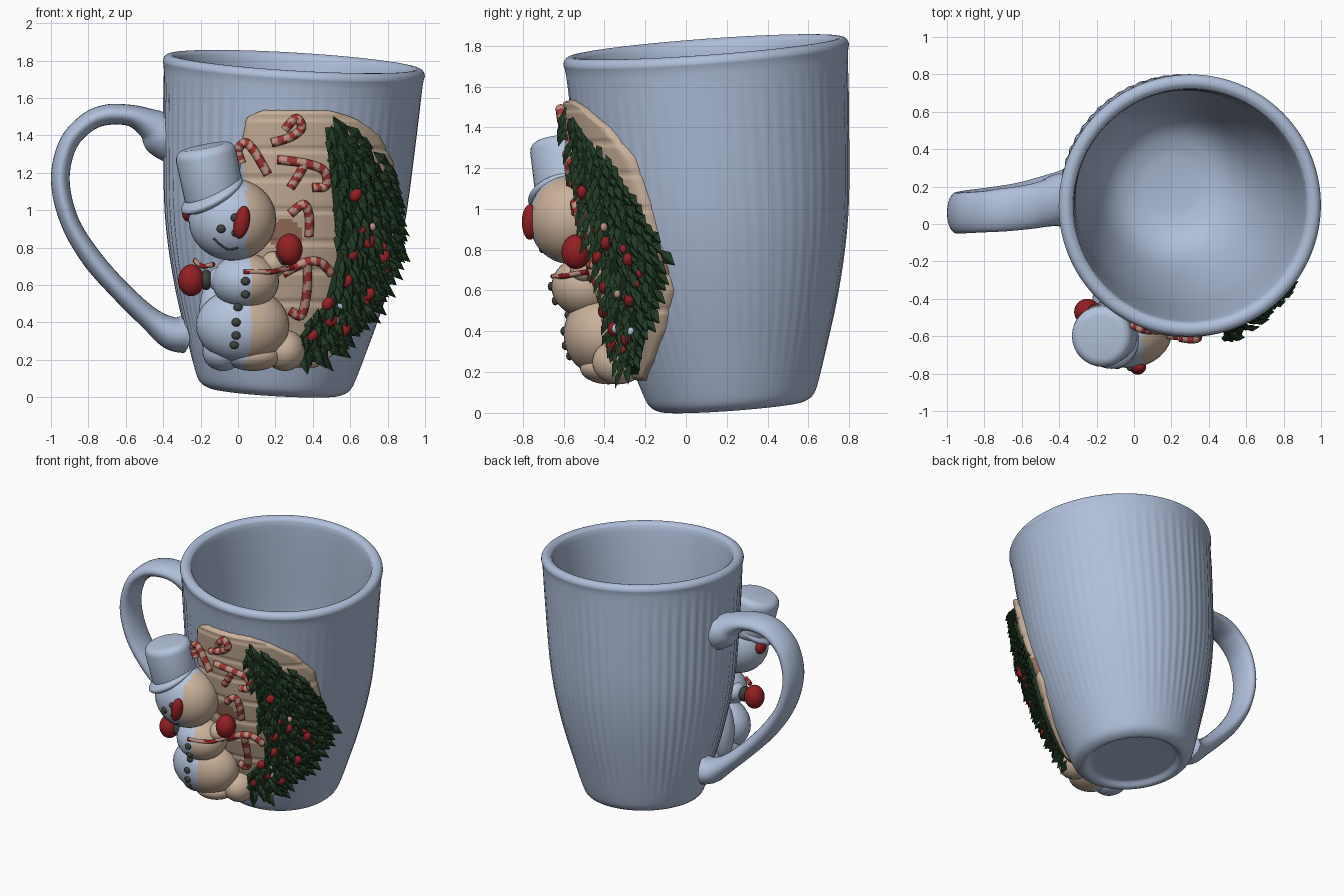
import bpy, bmesh, math, random
from mathutils import Vector, Matrix, Euler

random.seed(4)
old = bpy.data.objects.get("Cube")
if old:
    bpy.data.objects.remove(old)


def material(name, *rgb):
    m = bpy.data.materials.new(name)
    m.use_nodes = True
    m.diffuse_color = (*rgb, 1)
    bsdf = m.node_tree.nodes["Principled BSDF"]
    bsdf.inputs["Base Color"].default_value = (*rgb, 1)
    bsdf.inputs["Roughness"].default_value = 0.6
    return m


GLAZE = material("pale blue glaze", 0.43, 0.52, 0.7)
SNOW = material("snow blue", 0.46, 0.55, 0.72)
BEIGE = material("warm beige", 0.59, 0.44, 0.325)
RED = material("berry red", 0.29, 0.014, 0.017)
CANE = material("cane red", 0.34, 0.035, 0.03)
PINK = material("faded stripe", 0.5, 0.28, 0.22)
GREEN = material("pine green", 0.014, 0.039, 0.016)
COAL = material("coal", 0.05, 0.055, 0.045)
BROWN = material("stained brown", 0.33, 0.17, 0.11)


def finish(name, bm, mats, smooth=True):
    bmesh.ops.recalc_face_normals(bm, faces=bm.faces)
    mesh = bpy.data.meshes.new(name)
    for f in bm.faces:
        f.smooth = smooth
    bm.to_mesh(mesh)
    bm.free()
    for m in mats:
        mesh.materials.append(m)
    obj = bpy.data.objects.new(name, mesh)
    bpy.context.collection.objects.link(obj)
    return obj


def lookup(table, z):
    # linear interpolation of (key, value) rows
    for (a, va), (b, vb) in zip(table, table[1:]):
        if z <= b:
            return va + (vb - va) * max(0, (z - a) / (b - a))
    return table[-1][1]


def spline(rows, steps):
    # Catmull-Rom through rows of any width
    rows = [Vector(r) for r in rows]
    p = [rows[0]] + rows + [rows[-1]]
    out = []
    for a, b, c, d in zip(p, p[1:], p[2:], p[3:]):
        for k in range(steps):
            t = k / steps
            out.append(0.5 * (2 * b + (c - a) * t + (2 * a - 5 * b + 4 * c - d) * t * t
                              + (3 * b - a - 3 * c + d) * t ** 3))
    return out + [rows[-1]]


# Leaning mug: outer and inner wall as one turned profile
BASE, AXIS = Vector((0.195, 0.225, 0.034)), Vector((0.06, -0.073, 1))
LEAN = Matrix.Translation(BASE) @ Vector((0, 0, 1)).rotation_difference(AXIS).to_matrix().to_4x4()
OUTER = [(0, 0.36), (0.03, 0.405), (0.1, 0.435), (0.25, 0.482), (0.5, 0.555), (0.75, 0.612),
         (1, 0.648), (1.4, 0.676), (1.68, 0.693)]
LIP = [(1.73, 0.702), (1.758, 0.69), (1.768, 0.665), (1.758, 0.638), (1.71, 0.62)]
INNER = [(1.4, 0.593), (1, 0.562), (0.6, 0.492), (0.3, 0.4), (0.16, 0.29), (0.11, 0.15)]
FOOT = [(0.03, 0.27), (0.025, 0.3), (0, 0.33)]


def build_mug():
    bm = bmesh.new()
    profile = spline(FOOT + OUTER + LIP + INNER, 3)
    ribs, segs = 62, 310
    outer_end = 3 * (len(FOOT) + len(OUTER))
    rings = []
    for i, (h, r) in enumerate(profile):
        fade = max(0, min(1, (h - 0.1) * 3, (1.68 - h) * 6)) if i < outer_end else 0
        ring = []
        for k in range(segs):
            a = math.tau * k / segs
            # ribs are worn flatter on the +x side
            rr = r + 0.004 * fade * (0.6 - 0.4 * math.cos(a)) * math.cos(a * ribs)
            ring.append(bm.verts.new(LEAN @ Vector((rr * math.cos(a), rr * math.sin(a), h))))
        rings.append(ring)
    for a, b in zip(rings, rings[1:]):
        for k in range(segs):
            n = (k + 1) % segs
            bm.faces.new((a[k], a[n], b[n], b[k]))
    bm.faces.new(rings[0])
    bm.faces.new(rings[-1])
    finish("mug_body", bm, [GLAZE])


def on_wall(t, z, off=0):
    # point on the mug wall: t is the angle from the front towards +x
    c = BASE + AXIS * (z - BASE.z)
    r = lookup(OUTER, z - BASE.z) + off
    return Vector((c.x + r * math.sin(t), c.y - r * math.cos(t), z))


def wall_at(x, z, off=0):
    c = BASE + AXIS * (z - BASE.z)
    r = lookup(OUTER, z - BASE.z) + off
    return on_wall(math.asin(max(-1, min(1, (x - c.x) / r))), z, off)


def sweep(name, rows, mats, steps=6, sides=14, stripe=0):
    # tube along (x, y, z, in-plane radius, depth radius)
    bm = bmesh.new()
    pts = spline(rows, steps)
    rings = []
    for i, p in enumerate(pts):
        tan = (pts[min(i + 1, len(pts) - 1)] - pts[max(i - 1, 0)])[:3]
        tan = Vector(tan).normalized()
        n = tan.cross(Vector((0, 1, 0))).normalized()
        d = n.cross(tan)
        rings.append([bm.verts.new(Vector(p[:3]) + n * p[3] * math.cos(math.tau * k / sides)
                                   + d * p[4] * math.sin(math.tau * k / sides)) for k in range(sides)])
    for i, (a, b) in enumerate(zip(rings, rings[1:])):
        for k in range(sides):
            n = (k + 1) % sides
            f = bm.faces.new((a[k], a[n], b[n], b[k]))
            if stripe:
                f.material_index = int((i + k * stripe / sides) / stripe) % 2
    bm.faces.new(rings[0])
    bm.faces.new(rings[-1])
    finish(name, bm, mats)


def ball(name, c, r, mats, split=None, rot=(0, 0, 0), detail=32):
    # ellipsoid, optionally coloured differently right of x = split
    bm = bmesh.new()
    m = Matrix.LocRotScale(Vector(c), Euler(rot), Vector(r))
    bmesh.ops.create_uvsphere(bm, u_segments=detail, v_segments=detail // 2, radius=1, matrix=m)
    if split is not None:
        for f in bm.faces:
            f.material_index = int(f.calc_center_median().x > split)
    finish(name, bm, mats)


def panel_colour(p):
    # glaze at the left edge, brown stains by the mitten and the tree edge
    if p.x < 0.03:
        return 1
    by_mitten = ((p.x - 0.25) / 0.09) ** 2 + ((p.z - 0.87) / 0.08) ** 2 < 1
    return 2 if by_mitten or (p.x > 0.6 and 0.68 < p.z < 0.8) else 0


def wall_patch(name, left, right, z0, z1, off, mats, planks=False, cols=40, rows=90):
    # raised panel that follows the wall between two edge tables
    bm = bmesh.new()
    grid = []
    for j in range(rows + 1):
        z = z0 + (z1 - z0) * j / rows
        a, b = lookup(left, z), lookup(right, z)
        line = []
        for i in range(cols + 1):
            edge = min(i, cols - i, j, rows - j)
            o = -0.015 if edge == 0 else off * min(1, 0.6 + edge * 0.2)
            if planks and z > 0.5 and (z % 0.165) < 0.018:
                o -= 0.012
            line.append(bm.verts.new(on_wall(a + (b - a) * i / cols, z, o)))
        grid.append(line)
    for a, b in zip(grid, grid[1:]):
        for i in range(cols):
            f = bm.faces.new((a[i], a[i + 1], b[i + 1], b[i]))
            if planks:
                f.material_index = panel_colour(f.calc_center_median())
    finish(name, bm, mats)


build_mug()
sweep("handle", [(-0.365, 0.13, 1.4, 0.145, 0.145), (-0.41, 0.125, 1.415, 0.125, 0.14),
                 (-0.47, 0.11, 1.46, 0.085, 0.125), (-0.57, 0.09, 1.505, 0.058, 0.118),
                 (-0.7, 0.075, 1.51, 0.055, 0.115), (-0.81, 0.065, 1.465, 0.052, 0.11),
                 (-0.91, 0.06, 1.35, 0.05, 0.11), (-0.95, 0.06, 1.16, 0.05, 0.11),
                 (-0.9, 0.07, 0.94, 0.05, 0.11), (-0.78, 0.09, 0.74, 0.055, 0.105),
                 (-0.62, 0.12, 0.56, 0.055, 0.1), (-0.47, 0.16, 0.42, 0.062, 0.1),
                 (-0.36, 0.18, 0.345, 0.088, 0.115), (-0.29, 0.2, 0.335, 0.1, 0.125)], [GLAZE], 8, 24)

# Plank panel behind the figures
wall_patch("plank_panel", [(0.15, 0.1), (0.25, -0.3), (1.3, -0.42), (1.5, -0.36), (1.54, -0.2)],
           [(0.15, 0.45), (0.25, 0.74), (0.4, 1), (0.6, 1.17), (1, 1.08), (1.25, 0.98),
            (1.4, 0.77), (1.5, 0.5), (1.54, 0.25)], 0.15, 1.54, 0.042, [BEIGE, GLAZE, BROWN], True)

# Pine tree: base layer, overlapping needles, berries
LEFT = [(0.14, 0.14), (0.3, 0.17), (0.5, 0.4), (0.75, 0.44), (1, 0.36), (1.2, 0.31), (1.48, 0.25)]
RIGHT = [(0.14, 0.36), (0.3, 0.68), (0.5, 0.97), (0.75, 1.11), (1, 1), (1.2, 0.8), (1.48, 0.3)]
wall_patch("tree_base", LEFT, RIGHT, 0.16, 1.47, 0.065, [GREEN], cols=20, rows=40)


def build_needles():
    bm = bmesh.new()
    rows = 28
    for j in range(rows):
        z = 0.2 + 1.26 * j / (rows - 1)
        a, b = lookup(LEFT, z), lookup(RIGHT, z)
        count = max(2, int((b - a) * 15))
        for i in range(count):
            u = (i + random.random()) / count
            t = a + 0.03 + (b - a - 0.03) * u
            side = Vector((math.cos(t), math.sin(t), 0))
            out = Vector((math.sin(t), -math.cos(t), 0))
            lean = u * 1.1 - 0.15 + random.uniform(-0.2, 0.2)
            d = (side * lean + out * 0.33 - Vector((0, 0, 0.75))).normalized()
            w = d.cross(out).normalized() * random.uniform(0.026, 0.034)
            size = random.uniform(0.1, 0.14)
            root = on_wall(t, z + 0.04, 0.06)
            mid = root + d * size * 0.5
            v = [bm.verts.new(p) for p in (root, mid + w, root + d * size, mid - w, mid + out * 0.025)]
            for k in range(4):
                bm.faces.new((v[k], v[(k + 1) % 4], v[4]))
            bm.faces.new(v[3::-1])
    finish("tree_needles", bm, [GREEN], False)


build_needles()
for x, z in ((0.7, 0.83), (0.61, 0.76), (0.78, 0.75), (0.5, 0.41), (0.57, 0.36), (0.4, 0.33),
             (0.63, 1.08), (0.58, 0.62), (0.7, 0.55), (0.48, 0.5)):
    ball("tree_berry", wall_at(x, z, 0.105), (0.03, 0.026, 0.038), [RED], rot=(0, 0.6, 0), detail=16)
for i in range(12):
    z = random.uniform(0.3, 1.1)
    t = lookup(LEFT, z) + (lookup(RIGHT, z) - lookup(LEFT, z)) * random.uniform(0.1, 0.9)
    ball("small_berry", on_wall(t, z, 0.105), (0.018, 0.018, 0.022), [(RED, SNOW, RED, PINK)[i % 4]], detail=12)

# Striped candy canes lying on the panel
CANES = [[(0.16, 1.19), (0.09, 1.31), (0.04, 1.36), (0, 1.32), (0.02, 1.25)],
         [(0.18, 1.36), (0.28, 1.39), (0.34, 1.44), (0.31, 1.49), (0.25, 1.43)],
         [(0.21, 1.27), (0.36, 1.25), (0.46, 1.21), (0.47, 1.13), (0.4, 1.12)],
         [(0.36, 1.25), (0.32, 1.18), (0.28, 1.12)],
         [(0.38, 0.86), (0.38, 0.97), (0.35, 1.03), (0.28, 0.98)],
         [(0.24, 0.66), (0.36, 0.72), (0.44, 0.72), (0.5, 0.66)],
         [(0.37, 0.72), (0.37, 0.58), (0.34, 0.44), (0.28, 0.46)]]
for path in CANES:
    rows = [(*wall_at(x, z, 0.055), 0.024, 0.025) for x, z in path]
    sweep("candy_cane", rows, [CANE, PINK], 10, 10, 3)

# Snowman: body, feet, head
TWO = [SNOW, BEIGE]
HEAD = ((-0.03, -0.57, 0.95), (0.235, 0.2, 0.22))
CHEST = ((0.04, -0.49, 0.62), (0.18, 0.17, 0.15))
BELLY = ((0.025, -0.42, 0.385), (0.25, 0.18, 0.2))
ball("head", *HEAD, TWO, 0.05)
ball("chest", *CHEST, TWO, 0.06)
ball("belly", *BELLY, TWO, 0.07)
ball("snow_backing", (-0.13, -0.26, 0.42), (0.08, 0.08, 0.22), [SNOW])
ball("left_foot", (0.25, -0.33, 0.25), (0.11, 0.13, 0.11), [BEIGE])
ball("middle_foot", (0.08, -0.38, 0.22), (0.15, 0.14, 0.08), TWO, 0.04)
ball("right_foot", (-0.08, -0.34, 0.24), (0.11, 0.14, 0.1), [SNOW])

# Slouching hat with soft brim
bm = bmesh.new()
m = Matrix.LocRotScale(Vector((-0.15, -0.59, 1.19)), Euler((0.1, -0.2, 0)), None)
bmesh.ops.create_cone(bm, cap_ends=True, segments=32, radius1=0.16, radius2=0.165, depth=0.31, matrix=m)
hat = finish("hat_crown", bm, [SNOW])
bevel = hat.modifiers.new("soft rim", "BEVEL")
bevel.width, bevel.segments, bevel.limit_method = 0.05, 4, "ANGLE"
ball("hat_brim", (-0.14, -0.6, 1.08), (0.185, 0.18, 0.05), [SNOW], rot=(0.25, -0.5, 0))


# Face, buttons and scarf sit on the snow surface
def on_ball(part, x, z):
    (cx, cy, cz), (rx, ry, rz) = part
    return (x, cy - ry * math.sqrt(max(0, 1 - ((x - cx) / rx) ** 2 - ((z - cz) / rz) ** 2)), z)


ball("nose", on_ball(HEAD, 0.02, 0.935), (0.042, 0.04, 0.088), [RED], rot=(0, 0.2, 0))
COALS = [(HEAD, -0.015, 0.96), (HEAD, -0.09, 0.9), (HEAD, -0.01, 0.88), (CHEST, 0.04, 0.62), (CHEST, 0.04, 0.55),
         (BELLY, 0, 0.48), (BELLY, -0.01, 0.4), (BELLY, -0.01, 0.33), (BELLY, -0.02, 0.28)]
for part, x, z in COALS:
    ball("coal_button", on_ball(part, x, z), (0.025, 0.018, 0.023), [COAL], detail=12)
smile = [(-0.13, 0.85), (-0.1, 0.82), (-0.05, 0.79), (0, 0.8)]
sweep("smile", [(*on_ball(HEAD, x, z), 0.006, 0.008) for x, z in smile], [COAL], 5, 8)
for name, path in (("scarf_left", [(0.03, -0.65, 0.67), (0.18, -0.6, 0.67), (0.25, -0.52, 0.685), (0.35, -0.42, 0.7)]),
                   ("scarf_right", [(-0.23, -0.44, 0.73), (-0.19, -0.5, 0.7), (-0.13, -0.54, 0.71)])):
    sweep(name, [(*p, 0.013, 0.016) for p in path], [RED, PINK], 8, 10, 5)
ball("earmuff", (-0.27, -0.52, 0.99), (0.03, 0.05, 0.05), [RED])

# Mittens with cuffs and sleeves
for side, hand, sleeve in (("left", (0.275, -0.54, 0.79), (0.19, -0.49, 0.71)),
                           ("right", (-0.25, -0.47, 0.625), (-0.09, -0.46, 0.63))):
    mats = [BEIGE] if side == "left" else [SNOW]
    ball(side + "_sleeve", sleeve, (0.07, 0.08, 0.07), mats)
    ball(side + "_mitten", hand, (0.07, 0.07, 0.085), [RED])
    cuff = Vector(hand).lerp(Vector(sleeve), 0.5)
    ball(side + "_cuff", cuff, (0.035, 0.055, 0.055), [COAL], detail=16)
